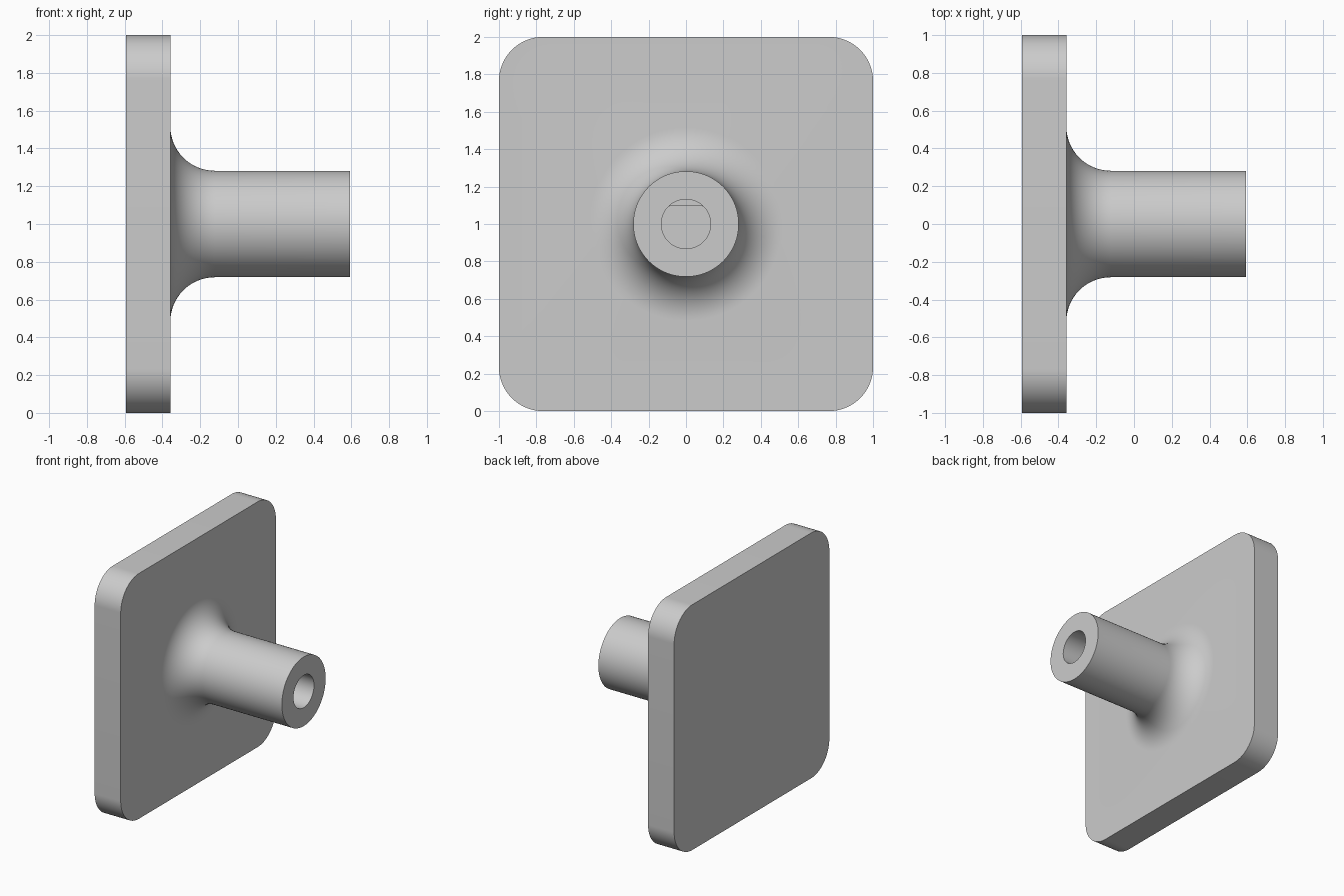
import bpy
import bmesh
from math import sin, cos, pi, radians

cube = bpy.data.objects.get("Cube")
if cube:
    bpy.data.objects.remove(cube)

# Main sizes
BACK, FACE, TIP = -0.593, -0.358, 0.593   # plate back, plate face, post end
FILLET = CORNER = 0.235
POST_R, BORE_R = 0.282, 0.132
STEP, FLOOR, FLAT = 0.12, -0.3, 0.095     # bore narrows to a D, bore end, D flat
ARC = 24                                  # segments per corner
N = 4 * (ARC + 1)


def plate_outline():
    """Rounded square in y and z."""
    pts = []
    for quarter, (sy, sz) in enumerate([(1, 1), (-1, 1), (-1, -1), (1, -1)]):
        for i in range(ARC + 1):
            a = (quarter + i / ARC) * pi / 2
            pts.append((sy * (1 - CORNER) + CORNER * cos(a),
                        sz * (1 - CORNER) + CORNER * sin(a)))
    return pts


def circle(r, top=1.0):
    """Circle in y and z, cut flat above the height top."""
    angles = [2 * pi * (i + 0.5) / N for i in range(N)]
    return [(r * cos(a), min(r * sin(a), top)) for a in angles]


# Sections in order: plate, fillet, post, bore, D-shaped bore
sections = [(BACK, plate_outline()), (FACE, plate_outline())]
for i in range(17):
    a = i / 16 * pi / 2
    sections.append((FACE + FILLET * (1 - cos(a)),
                     circle(POST_R + FILLET * (1 - sin(a)))))
sections += [(TIP, circle(POST_R)), (TIP, circle(BORE_R)),
             (STEP, circle(BORE_R)), (STEP, circle(BORE_R, FLAT)),
             (FLOOR, circle(BORE_R, FLAT))]

# Skin the sections into one closed solid
bm = bmesh.new()
rings = [[bm.verts.new((x, y, z + 1)) for y, z in pts] for x, pts in sections]
for r0, r1 in zip(rings, rings[1:]):
    for i in range(N):
        j = (i + 1) % N
        bm.faces.new((r0[i], r0[j], r1[j], r1[i]))
bm.faces.new(rings[0][::-1])
bm.faces.new(rings[-1])
bmesh.ops.remove_doubles(bm, verts=bm.verts, dist=0.00001)
bmesh.ops.recalc_face_normals(bm, faces=bm.faces)

mesh = bpy.data.meshes.new("mounting_plate_with_post")
bm.to_mesh(mesh)
bm.free()
part = bpy.data.objects.new("mounting_plate_with_post", mesh)
bpy.context.collection.objects.link(part)

# Plain grey
grey = bpy.data.materials.new("light_grey")
grey.use_nodes = True
colour = (0.6, 0.6, 0.6, 1)
grey.diffuse_color = colour
grey.node_tree.nodes["Principled BSDF"].inputs["Base Color"].default_value = colour
mesh.materials.append(grey)

bpy.ops.object.select_all(action="DESELECT")
part.select_set(True)
bpy.context.view_layer.objects.active = part
bpy.ops.object.shade_smooth_by_angle(angle=radians(30))
